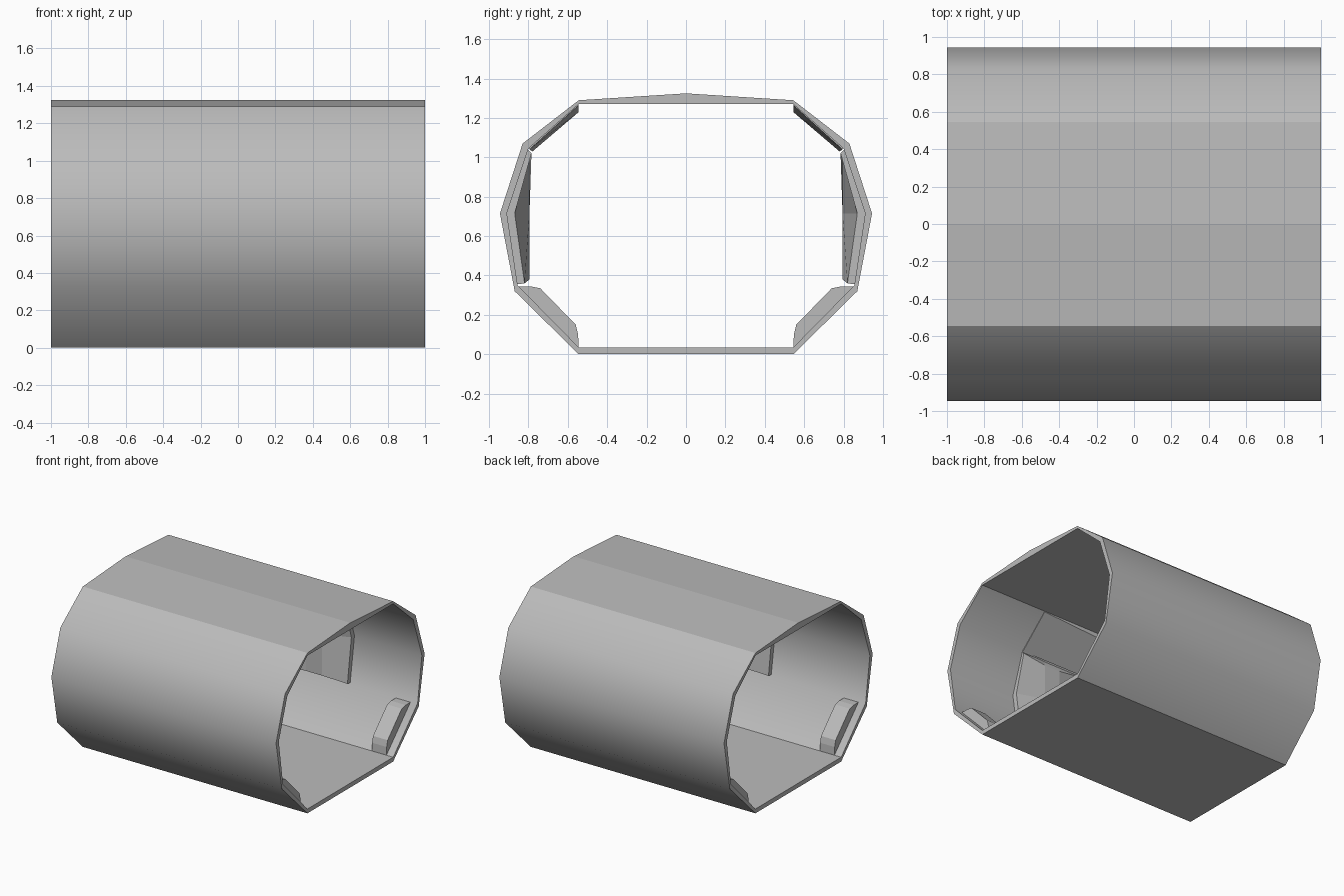
import bpy, bmesh

old = bpy.data.objects.get("Cube")
if old:
    bpy.data.objects.remove(old, do_unlink=True)

grey = bpy.data.materials.new("warm_grey_panel")
grey.use_nodes = True
grey.diffuse_color = (0.5, 0.5, 0.5, 1)
grey.node_tree.nodes["Principled BSDF"].inputs["Base Color"].default_value = (0.5, 0.5, 0.5, 1)


def finish(name, bm):
    bmesh.ops.recalc_face_normals(bm, faces=bm.faces)
    mesh = bpy.data.meshes.new(name)
    bm.to_mesh(mesh)
    bm.free()
    mesh.materials.append(grey)
    obj = bpy.data.objects.new(name, mesh)
    bpy.context.collection.objects.link(obj)
    return obj


def ring(bm, x, profile, side=1):
    return [bm.verts.new((x, side * y, z)) for y, z in profile]


def bridge(bm, a, b):
    for i in range(len(a)):
        j = (i + 1) % len(a)
        bm.faces.new((a[i], a[j], b[j], b[i]))


def loft(name, sections, side):
    """Closed solid through (x, profile) sections."""
    bm = bmesh.new()
    rings = [ring(bm, x, p, side) for x, p in sections]
    for a, b in zip(rings, rings[1:]):
        bridge(bm, a, b)
    bm.faces.new(rings[0])
    bm.faces.new(rings[-1])
    return finish(name, bm)


def mirrored(half):
    """Full loop from the half with positive y, ending at the top middle."""
    return half + [(-y, z) for y, z in reversed(half[:-1])]


# Corridor shell: open faceted tube with smooth side walls
outer = mirrored([(0.545, 0), (0.87, 0.32), (0.945, 0.715), (0.83, 1.07), (0.545, 1.29), (0, 1.325)])
inner = mirrored([(0.545, 0.035), (0.855, 0.35), (0.91, 0.715), (0.80, 1.045), (0.545, 1.27), (0, 1.27)])
bm = bmesh.new()
o0, o1 = ring(bm, -1, outer), ring(bm, 1, outer)
i0, i1 = ring(bm, -1, inner), ring(bm, 1, inner)
for a, b in ((o0, o1), (i0, i1), (o0, i0), (o1, i1)):
    bridge(bm, a, b)
for f in bm.faces:
    c = f.calc_center_median()
    f.smooth = abs(c.x) < 0.5 and abs(c.y) > 0.56
for e in bm.edges:
    along = abs(e.verts[0].co.x - e.verts[1].co.x) > 1
    e.smooth = along and abs(e.verts[0].co.y) > 0.56
finish("corridor_shell", bm)

# Wall bulges, ceiling wedges and corner footings on both sides
back = [(0.86, 0.355), (0.915, 0.715), (0.805, 1.04)]
lip = [(0.785, 1.02), (0.87, 0.715), (0.82, 0.36)]
flat = [(0.795, 1.0), (0.795, 0.715), (0.795, 0.38)]
wedge_thin = [(0.80, 1.05), (0.545, 1.275), (0.545, 1.265), (0.795, 1.04)]
wedge_thick = [(0.80, 1.05), (0.545, 1.275), (0.545, 1.23), (0.78, 1.03)]
footing = [(0.545, 0.03), (0.87, 0.345), (0.79, 0.345), (0.74, 0.335), (0.56, 0.15), (0.548, 0.1)]
for side, tag in ((1, "back"), (-1, "front")):
    loft("wall_bulge_" + tag, [(-0.16, back + lip), (0.05, back + flat),
                               (0.19, back + flat), (0.4, back + lip)], side)
    loft("ceiling_wedge_" + tag, [(-0.16, wedge_thick), (0.4, wedge_thin)], side)
    for end, label in ((1, "left"), (-1, "right")):
        loft("footing_" + tag + "_" + label,
             [(end * 0.81, footing), (end * 0.94, footing)], side)
